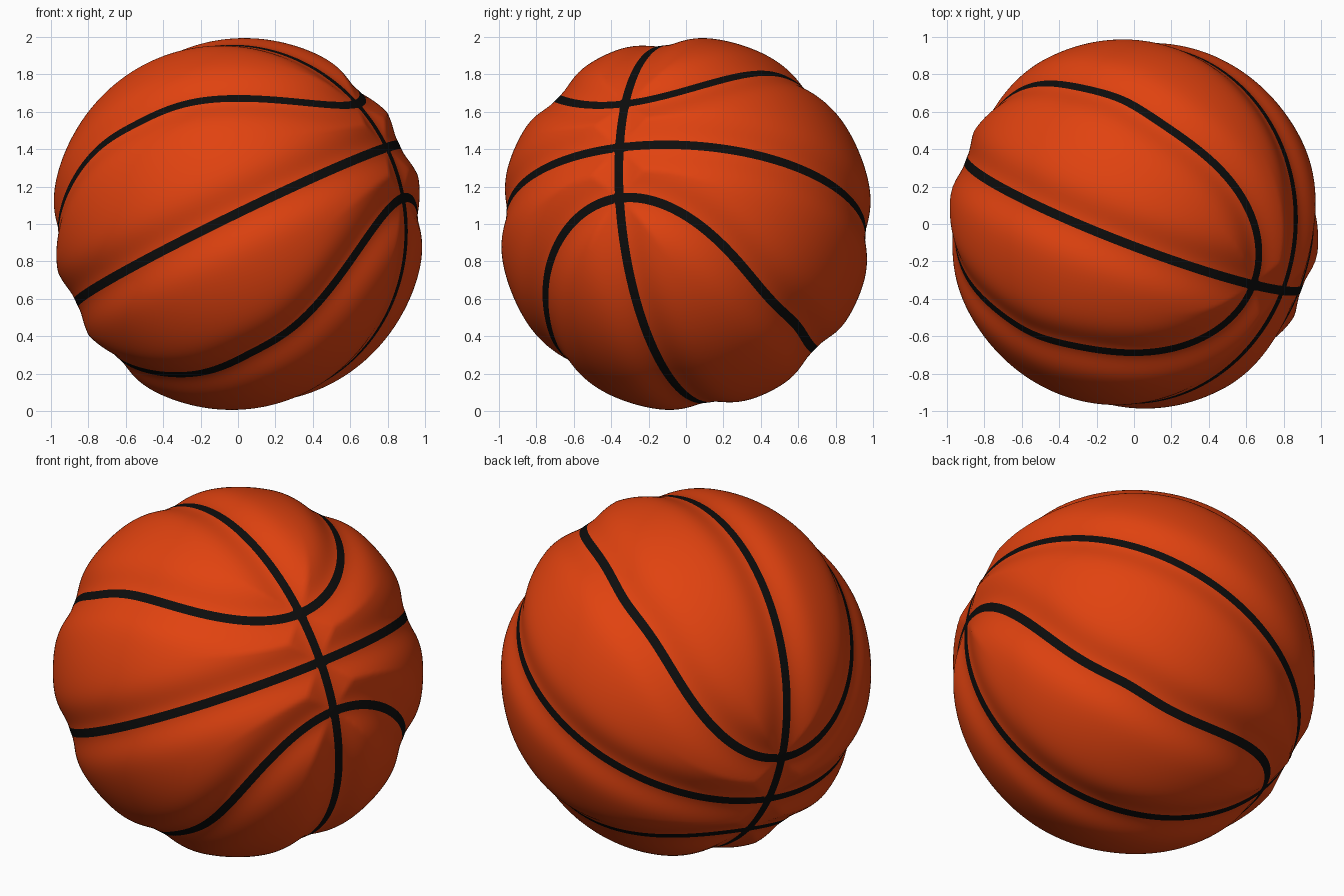
import bpy, bmesh
from math import asin, atan2, cos, sin, exp, radians, sqrt
from mathutils import Vector

if "Cube" in bpy.data.objects:
    bpy.data.objects.remove(bpy.data.objects["Cube"])

HALF_SEAM = 0.026     # half width of a black seam
DEPTH = 0.04          # how far the seams sink into the ball
FALLOFF = 0.12        # how softly the panels roll down to the seams

# Tilted frame: seam crossing, equator normal and side direction
cross_dir = Vector((0.826, -0.37, 0.425)).normalized()
up = Vector((-0.437, 0.055, 0.897))
up = (up - cross_dir * up.dot(cross_dir)).normalized()
side = up.cross(cross_dir)

LOOP_LOW, LOOP_RISE = radians(17), radians(28.5)


def seam_distance(p):
    """Distance on the unit sphere from p to the nearest seam centre line."""
    a, m, e = p.dot(cross_dir), p.dot(side), p.dot(up)
    lat = abs(asin(max(-1, min(1, e))))
    lon = atan2(m, a)
    c, s = abs(cos(lon)), abs(sin(lon))
    loop = LOOP_LOW + LOOP_RISE * (1 - c ** 3)
    slope = LOOP_RISE * 3 * c * c * s / max(cos(lat), 0.3)
    return min(lat, abs(asin(max(-1, min(1, m)))),
               abs(lat - loop) / sqrt(1 + slope * slope))


def make_material(name, color, roughness):
    mat = bpy.data.materials.new(name)
    mat.use_nodes = True
    mat.diffuse_color = color
    bsdf = mat.node_tree.nodes["Principled BSDF"]
    bsdf.inputs["Base Color"].default_value = color
    bsdf.inputs["Roughness"].default_value = roughness
    return mat


bm = bmesh.new()
bmesh.ops.create_icosphere(bm, subdivisions=7, radius=1)

# Cut clean seam borders into the sphere
field = {v: seam_distance(v.co.normalized()) - HALF_SEAM for v in bm.verts}
border = []
for edge in list(bm.edges):
    v0, v1 = edge.verts
    f0, f1 = field[v0], field[v1]
    if f0 * f1 < 0:
        fac = min(0.97, max(0.03, f0 / (f0 - f1)))
        border.append(bmesh.utils.edge_split(edge, v0, fac)[1])
bmesh.ops.connect_verts(bm, verts=border)
bmesh.ops.triangulate(bm, faces=[f for f in bm.faces if len(f.verts) > 3])

# Black seams, orange panels
for face in bm.faces:
    centre = face.calc_center_median().normalized()
    face.material_index = int(seam_distance(centre) < HALF_SEAM)
    face.smooth = True

# Sink the seams and round the panels
for v in bm.verts:
    n = v.co.normalized()
    d = max(0, seam_distance(n) - HALF_SEAM)
    v.co = n * (1 - DEPTH * exp(-(d / FALLOFF) ** 2))

# Stand the ball on the ground
bmesh.ops.translate(bm, verts=bm.verts, vec=(0, 0, 1))
mesh = bpy.data.meshes.new("ball")
bm.to_mesh(mesh)
bm.free()
ball = bpy.data.objects.new("ball", mesh)
bpy.context.collection.objects.link(ball)
mesh.materials.append(make_material("orange_leather", (0.75, 0.055, 0.005, 1), 0.6))
mesh.materials.append(make_material("black_seam", (0.004, 0.004, 0.004, 1), 0.6))
